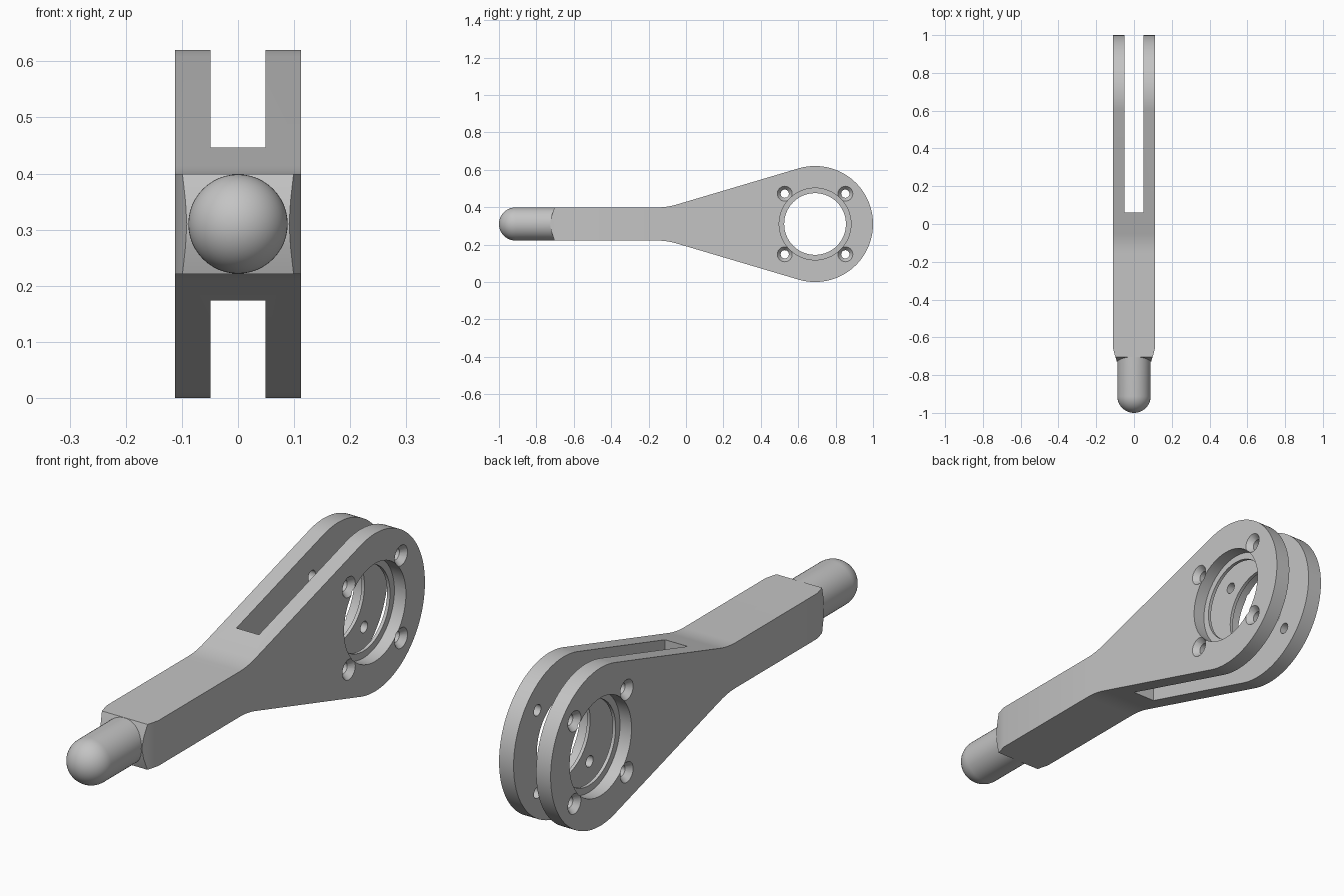
import bpy, bmesh
from math import sin, cos, pi, radians
from mathutils import Matrix, Vector

if "Cube" in bpy.data.objects:
    bpy.data.objects.remove(bpy.data.objects["Cube"], do_unlink=True)

MID = 0.31            # height of the centre line
HALF_W = 0.112        # half width of the body
HALF_H = 0.089        # half height of the shank
EYE_Y, EYE_R = 0.69, 0.31

metal = bpy.data.materials.new("light grey metal")
metal.use_nodes = True
GREY = (0.55, 0.55, 0.55, 1)
metal.diffuse_color = GREY
metal.node_tree.nodes["Principled BSDF"].inputs["Base Color"].default_value = GREY


def finish(name, bm):
    bmesh.ops.recalc_face_normals(bm, faces=bm.faces)
    mesh = bpy.data.meshes.new(name)
    bm.to_mesh(mesh)
    bm.free()
    ob = bpy.data.objects.new(name, mesh)
    bpy.context.collection.objects.link(ob)
    mesh.materials.append(metal)
    return ob


def prism(name, points, offset):
    """Closed outline of 3D points, extruded along offset."""
    bm = bmesh.new()
    face = bm.faces.new([bm.verts.new(p) for p in points])
    new = bmesh.ops.extrude_face_region(bm, geom=[face])["geom"]
    verts = [v for v in new if isinstance(v, bmesh.types.BMVert)]
    bmesh.ops.translate(bm, verts=verts, vec=offset)
    return finish(name, bm)


def round_cutter(x0, x1, r0, r1, y, z, segments):
    """Cylinder or cone along x from x0 to x1."""
    bm = bmesh.new()
    place = Matrix.Translation(((x0 + x1) / 2, y, z)) @ Matrix.Rotation(
        pi / 2 if x1 > x0 else -pi / 2, 4, 'Y')
    bmesh.ops.create_cone(bm, cap_ends=True, segments=segments, radius1=r0,
                          radius2=r1, depth=abs(x1 - x0), matrix=place)
    return finish("cutter", bm)


def boolean(ob, cutter, operation='DIFFERENCE'):
    mod = ob.modifiers.new("cut", 'BOOLEAN')
    mod.operation, mod.object, mod.solver = operation, cutter, 'EXACT'
    bpy.context.view_layer.objects.active = ob
    bpy.ops.object.modifier_apply(modifier=mod.name)
    bpy.data.objects.remove(cutter, do_unlink=True)


def smooth(ob):
    bpy.ops.object.select_all(action='DESELECT')
    ob.select_set(True)
    bpy.context.view_layer.objects.active = ob
    bpy.ops.object.shade_smooth_by_angle(angle=radians(25))


# Side outline: wedge-shaped end, shank, soft bend, flare, round eye
a, b, c = Vector((-0.15, HALF_H)), Vector((-0.1, HALF_H)), Vector((-0.05, 0.104))
bend = [a * (1 - t) ** 2 + b * 2 * t * (1 - t) + c * t * t
        for t in (i / 8 for i in range(9))]
upper = [Vector((-0.72, 0.04)), Vector((-0.703, HALF_H))] + bend
lower = [Vector((p.x, -p.y)) for p in reversed(upper)]
steps, start = 80, radians(106.5)
eye = [Vector((EYE_Y + EYE_R * cos(t), EYE_R * sin(t)))
       for t in (start * (1 - 2 * i / steps) for i in range(steps + 1))]
outline = [Vector((-0.727, 0))] + upper + eye + lower
body = prism("clevis_body", [(-HALF_W, p.x, MID + p.y) for p in outline],
             (2 * HALF_W, 0, 0))

# Tapered sides at the pin end
half = [(0.087, -0.74), (0.1, -0.70), (HALF_W, -0.655), (0.13, -0.59), (0.13, 1.1)]
plan = half + [(-x, y) for x, y in reversed(half)]
boolean(body, prism("cutter", [(x, y, -0.1) for x, y in plan], (0, 0, 1)), 'INTERSECT')

# Slot between the two prongs
slot = [(-0.049, 0.06, -0.1), (0.049, 0.06, -0.1), (0.049, 1.1, -0.1), (-0.049, 1.1, -0.1)]
boolean(body, prism("cutter", slot, (0, 0, 1)))

# Bore with a recess on each outer face
boolean(body, round_cutter(-0.2, 0.2, 0.165, 0.165, EYE_Y, MID, 64))
for side in (-1, 1):
    boolean(body, round_cutter(side * 0.062, side * 0.2, 0.192, 0.192, EYE_Y, MID, 64))

# Four countersunk screw holes
for dy in (-0.162, 0.162):
    for dz in (-0.162, 0.162):
        y, z = EYE_Y + dy, MID + dz
        boolean(body, round_cutter(-0.2, 0.2, 0.022, 0.022, y, z, 24))
        for side in (-1, 1):
            boolean(body, round_cutter(side * 0.087, side * 0.117, 0.02, 0.044, y, z, 24))
smooth(body)

# Round-nosed pin
bm = bmesh.new()
R = HALF_H - 0.0005
profile = [(0, -0.68), (R, -0.68)]
profile += [(R * cos(t), -1 + R - R * sin(t)) for t in (pi / 2 * i / 14 for i in range(14))]
profile.append((0, -1))
verts = [bm.verts.new((r, y, MID)) for r, y in profile]
edges = [bm.edges.new(pair) for pair in zip(verts, verts[1:])]
bmesh.ops.spin(bm, geom=verts + edges, cent=(0, 0, MID), axis=(0, 1, 0),
               angle=2 * pi, steps=48)
bmesh.ops.remove_doubles(bm, verts=bm.verts, dist=0.0001)
smooth(finish("round_pin", bm))
